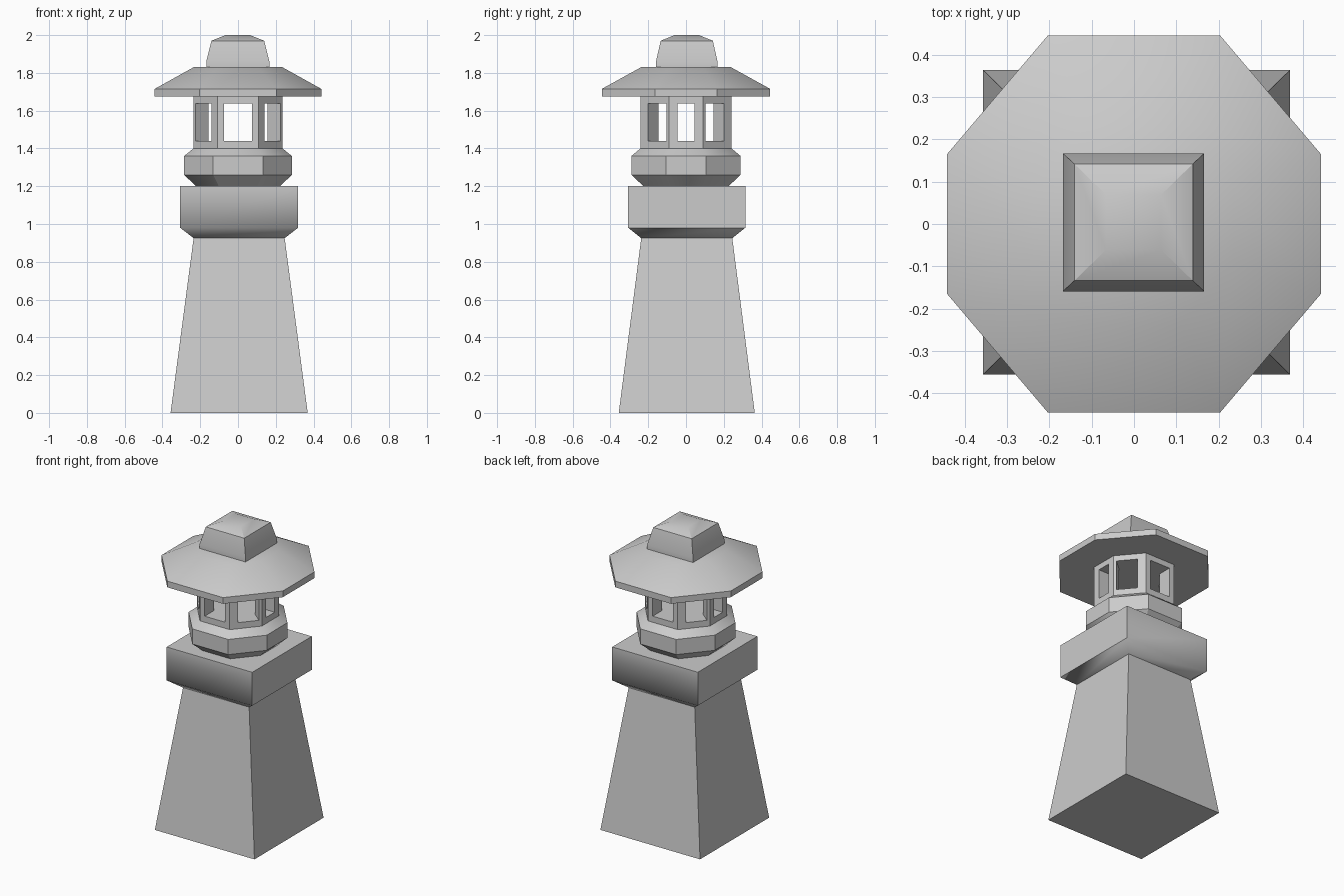
import bpy
import math

if "Cube" in bpy.data.objects:
    bpy.data.objects.remove(bpy.data.objects["Cube"])


def square(hx, hy):
    return [(-hx, -hy), (hx, -hy), (hx, hy), (-hx, hy)]


def octagon(hx, hy):
    # slightly uneven octagon: wider front/back faces than side faces
    a, b = hx * 0.46, hy * 0.37
    return [(-a, -hy), (a, -hy), (hx, -b), (hx, b),
            (a, hy), (-a, hy), (-hx, b), (-hx, -b)]


def loft(name, outline, profile, centre=(0, 0), smooth=None):
    """Stack outlines along a profile of (half_x, half_y, z) rings."""
    verts, faces = [], []
    for hx, hy, z in profile:
        verts += [(x, y, z) for x, y in outline(hx, hy)]
    n = len(outline(1, 1))
    for r in range(len(profile) - 1):
        for i in range(n):
            j = (i + 1) % n
            faces.append((r * n + i, r * n + j, (r + 1) * n + j, (r + 1) * n + i))
    faces.append(tuple(reversed(range(n))))
    faces.append(tuple(range(len(verts) - n, len(verts))))
    mesh = bpy.data.meshes.new(name)
    mesh.from_pydata(verts, [], faces)
    obj = bpy.data.objects.new(name, mesh)
    bpy.context.collection.objects.link(obj)
    obj.location = (centre[0], centre[1], 0)
    if smooth:
        activate(obj)
        bpy.ops.object.shade_smooth_by_angle(angle=math.radians(smooth))
    return obj


def activate(obj):
    bpy.ops.object.select_all(action='DESELECT')
    obj.select_set(True)
    bpy.context.view_layer.objects.active = obj


# square tapered tower with flared block on top
loft("tower", square,
     [(0.363, 0.36, 0), (0.241, 0.241, 0.925), (0.312, 0.31, 0.98), (0.312, 0.31, 1.2)],
     (0.006, 0.004), 52)

# octagonal pedestal under the lantern
loft("pedestal", octagon,
     [(0.222, 0.225, 1.2), (0.285, 0.289, 1.26), (0.285, 0.289, 1.36), (0.236, 0.241, 1.4)],
     smooth=32)

# lantern room, with window shafts cut through on four axes
room = loft("lantern_room", octagon, [(0.236, 0.241, 1.4), (0.236, 0.241, 1.674)])
diag = math.atan2(0.127, 0.152)
shafts = [(0, 0.045), (math.pi / 2, 0.074), (diag, 0.065), (-diag, 0.065)]
for angle, half in shafts:
    cutter = loft("window_cutter", square, [(0.5, half, 1.44), (0.5, half, 1.637)])
    cutter.rotation_euler.z = angle
    cutter.hide_render = True
    mod = room.modifiers.new("window", 'BOOLEAN')
    mod.operation, mod.solver, mod.object = 'DIFFERENCE', 'EXACT', cutter
    activate(room)
    bpy.ops.object.modifier_apply(modifier=mod.name)
    bpy.data.objects.remove(cutter)

# broad octagonal roof
loft("roof", octagon,
     [(0.442, 0.446, 1.674), (0.442, 0.446, 1.715), (0.235, 0.238, 1.83)],
     smooth=32)

# square cap
loft("roof_cap", square,
     [(0.167, 0.163, 1.83), (0.167, 0.163, 1.86), (0.14, 0.138, 1.97), (0.065, 0.065, 2.0)],
     (-0.001, 0.004), 30)
